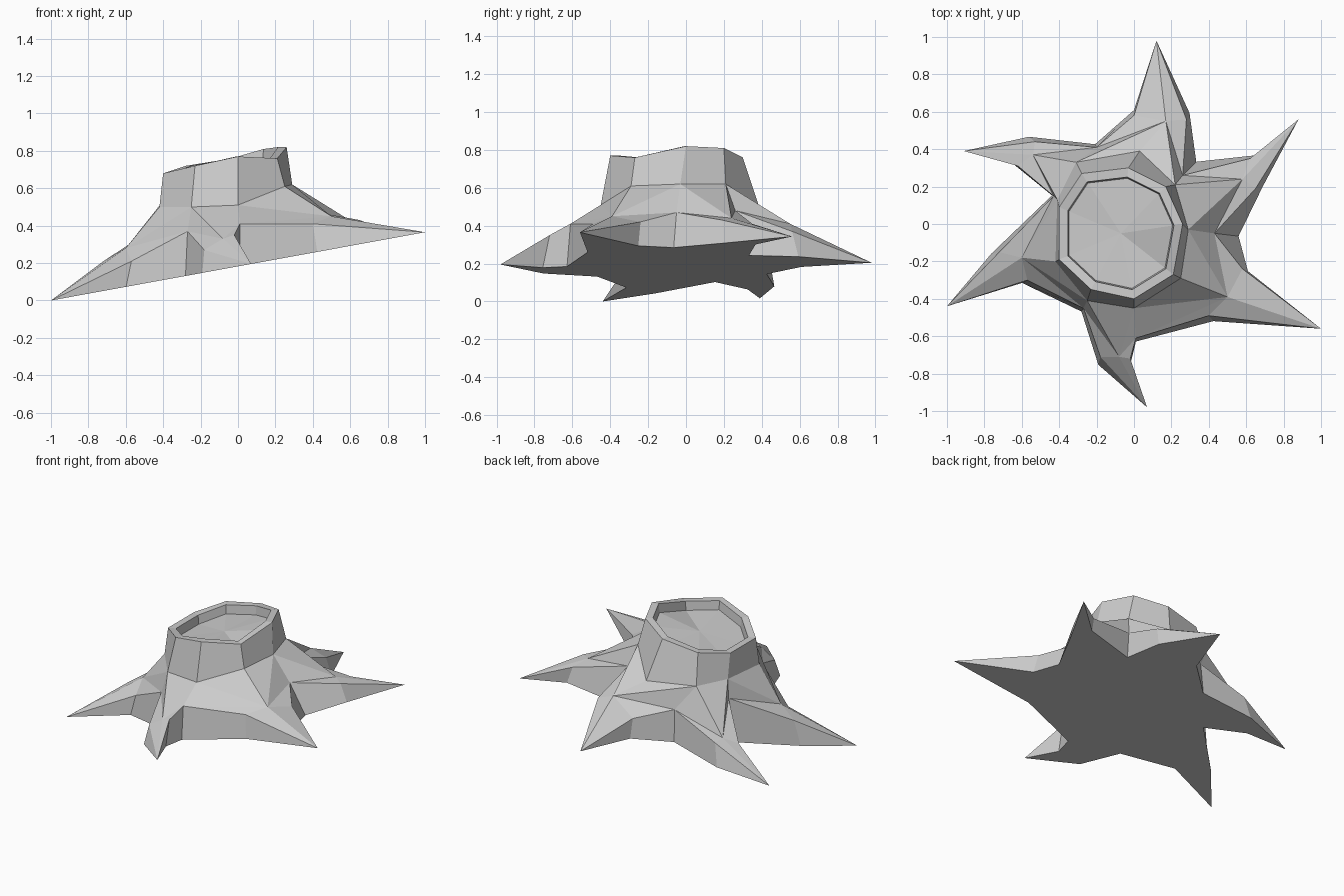
import bpy
import bmesh
from mathutils import Vector

default = bpy.data.objects.get("Cube")
if default:
    bpy.data.objects.remove(default, do_unlink=True)

# One weathered grey for the whole stump
grey = bpy.data.materials.new("weathered_grey")
grey.use_nodes = True
colour = (0.6, 0.6, 0.6, 1.0)
grey.diffuse_color = colour
grey.node_tree.nodes["Principled BSDF"].inputs["Base Color"].default_value = colour


def ground(x):
    """Height of the sloping cut under the roots."""
    return 0.1825 * (x + 1)


def point(values):
    """Hundredths to units; a missing height lies on the sloping cut."""
    x, y = values[0] / 100, values[1] / 100
    z = values[2] / 100 if len(values) > 2 else ground(x)
    return Vector((x, y, z))


# Roots run counter-clockwise: first shoulder, tip, second shoulder, crest,
# following valley, trunk sides covered, and how far the valley foot spreads
roots = [
    dict(first=(-72, -15, 21), tip=(-100, -44), second=(-57, -30, 21),
         crest=(-60, -18, 28), valley=(-27, -45, 37), sides=2, spread=1.04),
    dict(first=(-18, -71, 27), tip=(7, -98), second=(-2, -72, 35),
         crest=(-8, -71, 33), valley=(1, -61, 41), sides=1, spread=1.03),
    dict(first=(40, -49, 41), tip=(100, -56), second=(58, -24, 42),
         crest=(50, -39, 45), valley=(43, -5, 47), sides=2, spread=1.3),
    dict(first=(65, 19, 43), tip=(88, 56), second=(62, 35, 41),
         crest=(58, 24, 44), valley=(26, 26, 48), sides=1, spread=1.28),
    dict(first=(28, 56, 37), tip=(12, 98), second=(0, 58, 31),
         crest=(17, 55, 41), valley=(-20, 41, 36), sides=2, spread=1.04),
    dict(first=(-53, 44, 23), tip=(-91, 39), second=(-62, 31, 20),
         crest=(-54, 37, 24), valley=(-43, 15, 40), sides=1, spread=1.02),
]

# Trunk rings, counter-clockwise from the left-hand valley
waist = [(-41, 13, 52), (-42, -20, 50), (-25, -41, 50), (0, -45, 51), (25, -29, 61),
         (29, -3, 62), (22, 21, 62), (3, 39, 49), (-31, 33, 52)]
rim = [(-40, 9, 68), (-40, -19, 68), (-23, -35, 72), (0, -40, 77), (21, -27, 76),
       (26, 0, 82), (17, 20, 81), (-3, 30, 76), (-28, 27, 72)]

bm = bmesh.new()


def add(p):
    return bm.verts.new(p)


def bridge(lower, upper):
    """Wall between two closed loops, skipping shared corners."""
    count = len(lower)
    for i in range(count):
        j = (i + 1) % count
        corners = list(dict.fromkeys((lower[i], lower[j], upper[j], upper[i])))
        if len(corners) > 2:
            bm.faces.new(corners)


def fan(centre, loop):
    for a, b in zip(loop, loop[1:] + loop[:1]):
        bm.faces.new((centre, a, b))


def foot(vert, spread):
    """Ground point below a shoulder or valley."""
    x, y = vert.co.x * spread, vert.co.y * spread
    return add((x, y, ground(x)))


# Trunk with a raised rim and a shallow hollow
middle = Vector((-0.07, -0.05, 0))
waist_loop = [add(point(p)) for p in waist]
rim_loop = [add(point(p)) for p in rim]


def inset(vert, scale, drop):
    p = middle + (vert.co - middle) * scale
    p.z = vert.co.z - drop
    return add(p)


lip_loop = [inset(v, 0.86, 0) for v in rim_loop]
floor_loop = [inset(v, 0.84, 0.06) for v in rim_loop]
bridge(waist_loop, rim_loop)
bridge(rim_loop, lip_loop)
bridge(lip_loop, floor_loop)
fan(add((middle.x, middle.y, 0.69)), floor_loop)

# Flared roots: crested tops over steep walls
valleys = [add(point(r["valley"])) for r in roots]
upper, lower = [], []
start = 0
for i, root in enumerate(roots):
    first, tip, second, crest = (add(point(root[k])) for k in
                                 ("first", "tip", "second", "crest"))
    before, after = valleys[i - 1], valleys[i]
    end = start + root["sides"]
    collar = [waist_loop[k % len(waist_loop)] for k in range(end, start - 1, -1)]
    fan(crest, [before, first, tip, second, after] + collar)
    upper += [first, tip, second, after]
    lower += [foot(first, 1.06), tip, foot(second, 1.05), foot(after, root["spread"])]
    start = end
bridge(lower, upper)

# Flat sloping underside
bm.faces.new(lower[::-1])

bmesh.ops.recalc_face_normals(bm, faces=bm.faces[:])
mesh = bpy.data.meshes.new("tree_stump")
bm.to_mesh(mesh)
bm.free()
mesh.materials.append(grey)
stump = bpy.data.objects.new("tree_stump", mesh)
bpy.context.collection.objects.link(stump)
